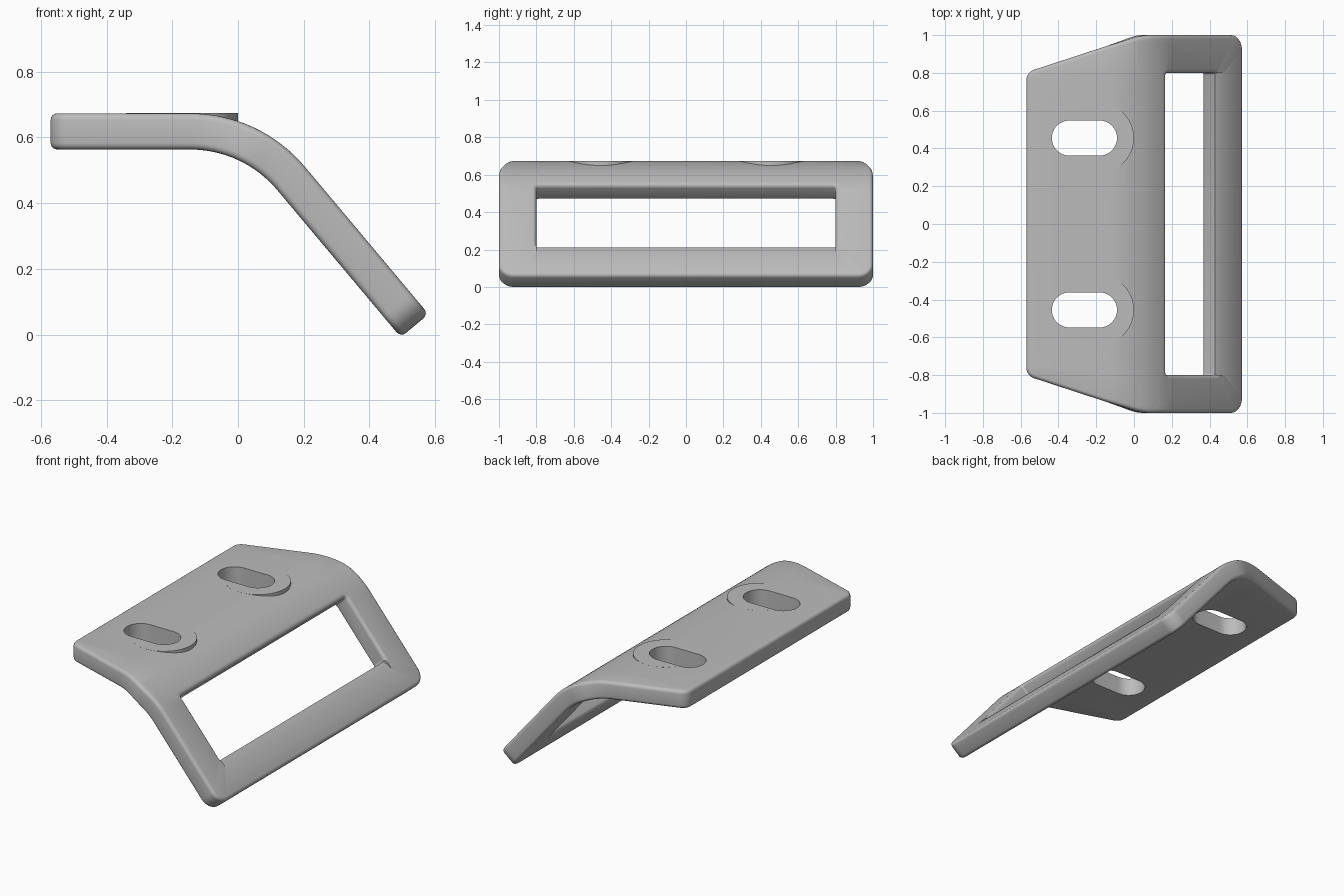
import bpy, bmesh, math
from mathutils import Vector

if "Cube" in bpy.data.objects:
    bpy.data.objects.remove(bpy.data.objects["Cube"])

BEND_X, R_MID, ANGLE = -0.145, 0.40, math.radians(50)   # bend start, middle radius, angle
HALF, MID_Z, FILLET = 0.055, 0.618, 0.02                # half thickness, plate height, edge rounding
BEND_U = BEND_X + R_MID * ANGLE                         # unrolled end of the bend
PAD_X, PAD_R, SLOT_Y = -0.183, 0.183, 0.455

grey = bpy.data.materials.new("grey")
grey.diffuse_color = (0.5, 0.5, 0.5, 1)
grey.use_nodes = True
grey.node_tree.nodes["Principled BSDF"].inputs["Base Color"].default_value = grey.diffuse_color


def bend(u, y, w):
    """Place an unrolled point (along, across, height) on the bent plate."""
    if u <= BEND_X:
        return Vector((u, y, MID_Z + w))
    t = min((u - BEND_X) / R_MID, ANGLE)
    run = max(u - BEND_U, 0)
    return Vector((BEND_X + (R_MID + w) * math.sin(t) + run * math.cos(t), y,
                   MID_Z - R_MID + (R_MID + w) * math.cos(t) - run * math.sin(t)))


def rounded(corners, steps=8):
    """Counter-clockwise (x, y, radius) corners -> list of (point, outward normal)."""
    out = []
    for i, (x, y, r) in enumerate(corners):
        p = Vector((x, y))
        a = (p - Vector(corners[i - 1][:2])).normalized()
        b = (Vector(corners[(i + 1) % len(corners)][:2]) - p).normalized()
        turn = a.angle(b)
        centre = p - a * r * math.tan(turn / 2) + Vector((-a.y, a.x)) * r
        start = math.atan2(-a.x, a.y)
        for k in range(steps + 1):
            t = start + turn * k / steps
            n = Vector((math.cos(t), math.sin(t)))
            out.append((centre + n * r, n))
    return out


def finish(bm, name):
    bmesh.ops.recalc_face_normals(bm, faces=bm.faces)
    mesh = bpy.data.meshes.new(name)
    bm.to_mesh(mesh)
    bm.free()
    mesh.materials.append(grey)
    ob = bpy.data.objects.new(name, mesh)
    bpy.context.collection.objects.link(ob)
    return ob


def prism(name, bottom, top):
    bm = bmesh.new()
    lo, hi = ([bm.verts.new(p) for p in ring] for ring in (bottom, top))
    bm.faces.new(lo)
    bm.faces.new(hi)
    for i in range(len(lo)):
        bm.faces.new((lo[i - 1], lo[i], hi[i], hi[i - 1]))
    return finish(bm, name)


def upright(name, outline, z0, z1):
    return prism(name, *[[(p.x, p.y, z) for p, n in outline] for z in (z0, z1)])


# Plate: unrolled outline with a strap window and rounded rims
END = BEND_U + 0.585
outer = rounded([(-0.57, -0.803, 0.06), (0.032, -1, 0.3), (END, -1, 0.08),
                 (END, 1, 0.08), (0.032, 1, 0.3), (-0.57, 0.803, 0.06)])
W0, W1 = 0.166, BEND_U + 0.375
window = rounded([(W0, -0.8, 0.012), (W1, -0.8, 0.012), (W1, 0.8, 0.012), (W0, 0.8, 0.012)], 3)
arc = [math.pi / 2 * k / 4 for k in range(5)]
section = [(FILLET * (1 - math.cos(a)), HALF - FILLET * (1 - math.sin(a))) for a in arc]
section = [(d, -w) for d, w in reversed(section)] + section

bm = bmesh.new()
caps = ([], [])
for loop, side in ((outer, -1), (window, 1)):
    rings = [[bm.verts.new((*(p + n * side * d), w)) for p, n in loop] for d, w in section]
    for r0, r1 in zip(rings, rings[1:]):
        for i in range(len(loop)):
            bm.faces.new((r0[i - 1], r0[i], r1[i], r1[i - 1]))
    for cap, ring in zip(caps, (rings[0], rings[-1])):
        cap += [bm.edges.get((ring[i - 1], ring[i])) for i in range(len(ring))]
for cap in caps:
    bmesh.ops.triangle_fill(bm, edges=cap, use_beauty=True)
SLICES = 16
for k in range(SLICES + 1):
    bmesh.ops.bisect_plane(bm, geom=bm.verts[:] + bm.edges[:] + bm.faces[:], dist=1e-5,
                           plane_co=(BEND_X + R_MID * ANGLE * k / SLICES, 0, 0),
                           plane_no=(1, 0, 0))
for v in bm.verts:
    v.co = bend(*v.co)
plate = finish(bm, "bent_plate")


def combine(tool, operation):
    mod = plate.modifiers.new(tool.name, 'BOOLEAN')
    mod.object, mod.operation, mod.solver = tool, operation, 'EXACT'
    tool.hide_render = True
    tools.append(tool)


# Flat screw pads at the bend, and slots through them
tools = []
for s in (-1, 1):
    y = s * SLOT_Y
    circle = [(Vector((PAD_X + PAD_R * math.cos(t), y + PAD_R * math.sin(t))), None)
              for t in (math.tau * k / 64 for k in range(64))]
    combine(upright("screw_pad", circle, 0.6, MID_Z + HALF + 0.0003), 'UNION')
for s in (-1, 1):
    y, r = s * SLOT_Y, 0.093
    slot = rounded([(-0.435, y - r, r - 1e-4), (-0.09, y - r, r - 1e-4),
                    (-0.09, y + r, r - 1e-4), (-0.435, y + r, r - 1e-4)], 10)
    combine(upright("slot_cutter", slot, 0.4, 0.9), 'DIFFERENCE')

# Sloped strap edge on the lower bar
wedge = [(0.485, 0.02), (0.345, 0.02), (0.345, -0.031)]
combine(prism("strap_edge_cutter", *[[bend(BEND_U + s, y, HALF + d) for s, d in wedge]
                                     for y in (-0.8, 0.8)]), 'DIFFERENCE')

# Apply the cuts, remove helpers, set shading and rest on the floor
mesh = bpy.data.meshes.new_from_object(plate.evaluated_get(bpy.context.evaluated_depsgraph_get()))
plate.modifiers.clear()
plate.data = mesh
for tool in tools:
    bpy.data.objects.remove(tool)
low = min(v.co.z for v in mesh.vertices)
for v in mesh.vertices:
    v.co.z -= low
mesh.shade_smooth()
mesh.set_sharp_from_angle(angle=math.radians(30))
